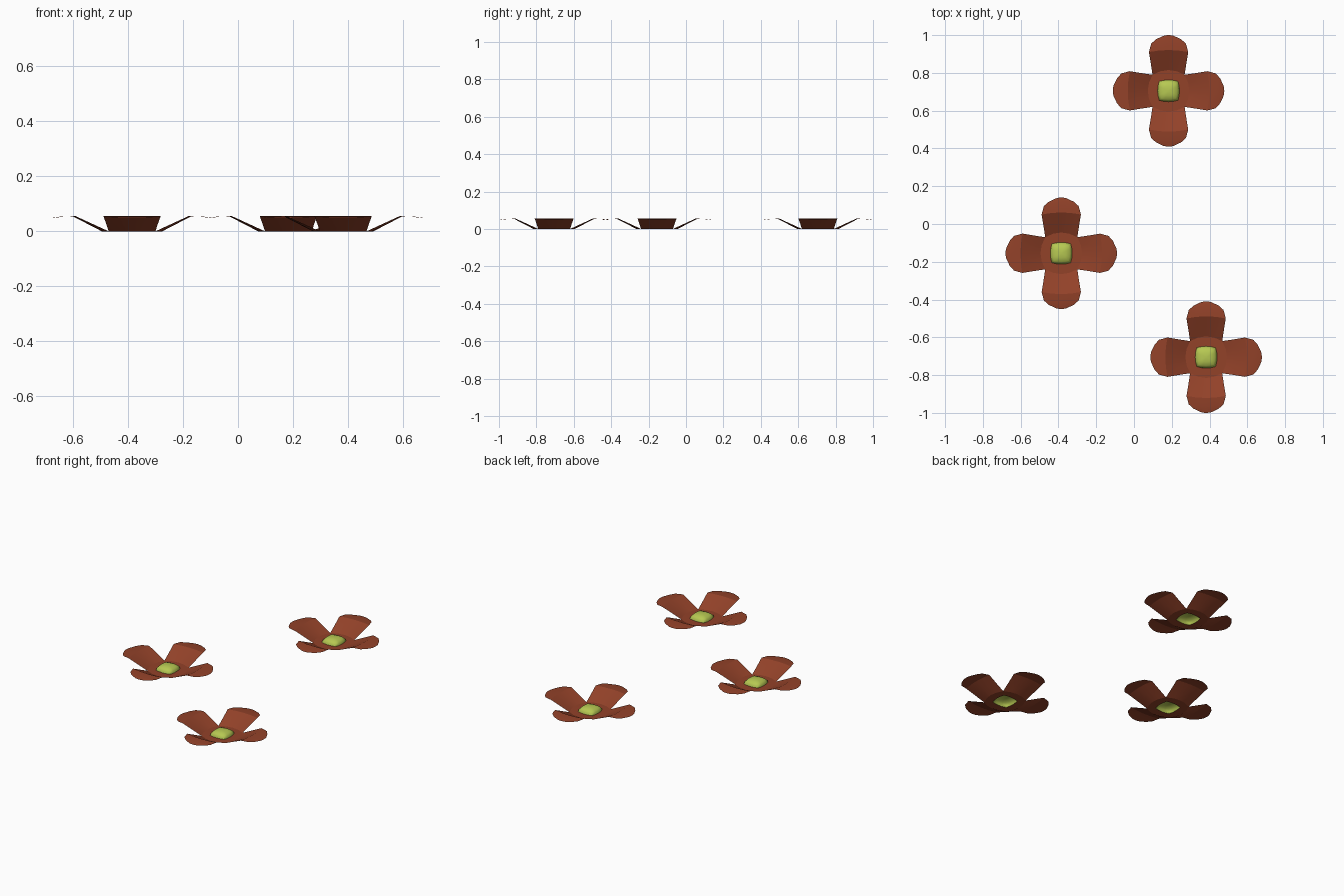
import bpy, bmesh, math
from mathutils import Matrix

if "Cube" in bpy.data.objects:
    bpy.data.objects.remove(bpy.data.objects["Cube"])

CENTRES = [(0.183, 0.705), (-0.385, -0.155), (0.382, -0.705)]
COLS = [-1, -0.5, 0, 0.5, 1]


def material(name, rgb):
    m = bpy.data.materials.new(name)
    m.diffuse_color = (*rgb, 1)
    m.use_nodes = True
    m.node_tree.nodes["Principled BSDF"].inputs["Base Color"].default_value = m.diffuse_color
    return m


rust = material("rust_petal", (0.29, 0.054, 0.022))
green = material("lime_centre", (0.47, 0.58, 0.085))


def row(r, bend, half, z):
    """One row across a petal pointing along +x; the row bows outward by bend."""
    return [(r - bend * t * t, half * t, z) for t in COLS]


# rows from the flat floor, up the slope, to the drooping rounded tip
HOLE = row(0.058, 0.008, 0.05, 0.0)
PETAL = [HOLE,
         row(0.11, 0.025, 0.085, 0.0),
         row(0.163, 0.018, 0.094, 0.0275),
         row(0.216, 0.011, 0.104, 0.055),
         row(0.262, 0.012, 0.092, 0.053),
         row(0.283, 0.010, 0.066, 0.050),
         row(0.295, 0.004, 0.028, 0.048)]
# pillow-shaped centre made of shrinking copies of the hole outline
DOME = [[(x * s, y * s, z) for x, y, _ in HOLE]
        for s, z in [(1, 0), (0.95, 0.012), (0.78, 0.022), (0.42, 0.029), (0.02, 0.031)]]


def build(name, rows, mat, centre):
    """Four turned copies of a sector grid welded into one sheet."""
    bm = bmesh.new()
    for k in range(4):
        rot = Matrix.Rotation(k * math.pi / 2, 4, 'Z')
        grid = [[bm.verts.new(p) for p in r] for r in rows]
        for a, b in zip(grid, grid[1:]):
            for j in range(len(a) - 1):
                bm.faces.new((a[j], b[j], b[j + 1], a[j + 1]))
        bmesh.ops.transform(bm, matrix=rot, verts=[v for r in grid for v in r])
    if name.startswith("centre"):
        # close the top of the pillow
        top = [v for v in bm.verts if v.co.z > 0.0305]
        bmesh.ops.pointmerge(bm, verts=top, merge_co=(0, 0, 0.031))
    bmesh.ops.remove_doubles(bm, verts=bm.verts, dist=0.0008)
    bm.normal_update()
    for f in bm.faces:
        if f.normal.z < 0:
            f.normal_flip()
    me = bpy.data.meshes.new(name)
    bm.to_mesh(me)
    bm.free()
    ob = bpy.data.objects.new(name, me)
    ob.location = (*centre, 0)
    me.materials.append(mat)
    bpy.context.collection.objects.link(ob)
    bpy.ops.object.select_all(action='DESELECT')
    ob.select_set(True)
    bpy.context.view_layer.objects.active = ob
    bpy.ops.object.shade_smooth_by_angle(angle=math.radians(50 if mat is green else 20))


for i, c in enumerate(CENTRES, 1):
    build(f"petals_{i}", PETAL, rust, c)
    build(f"centre_{i}", DOME, green, c)
